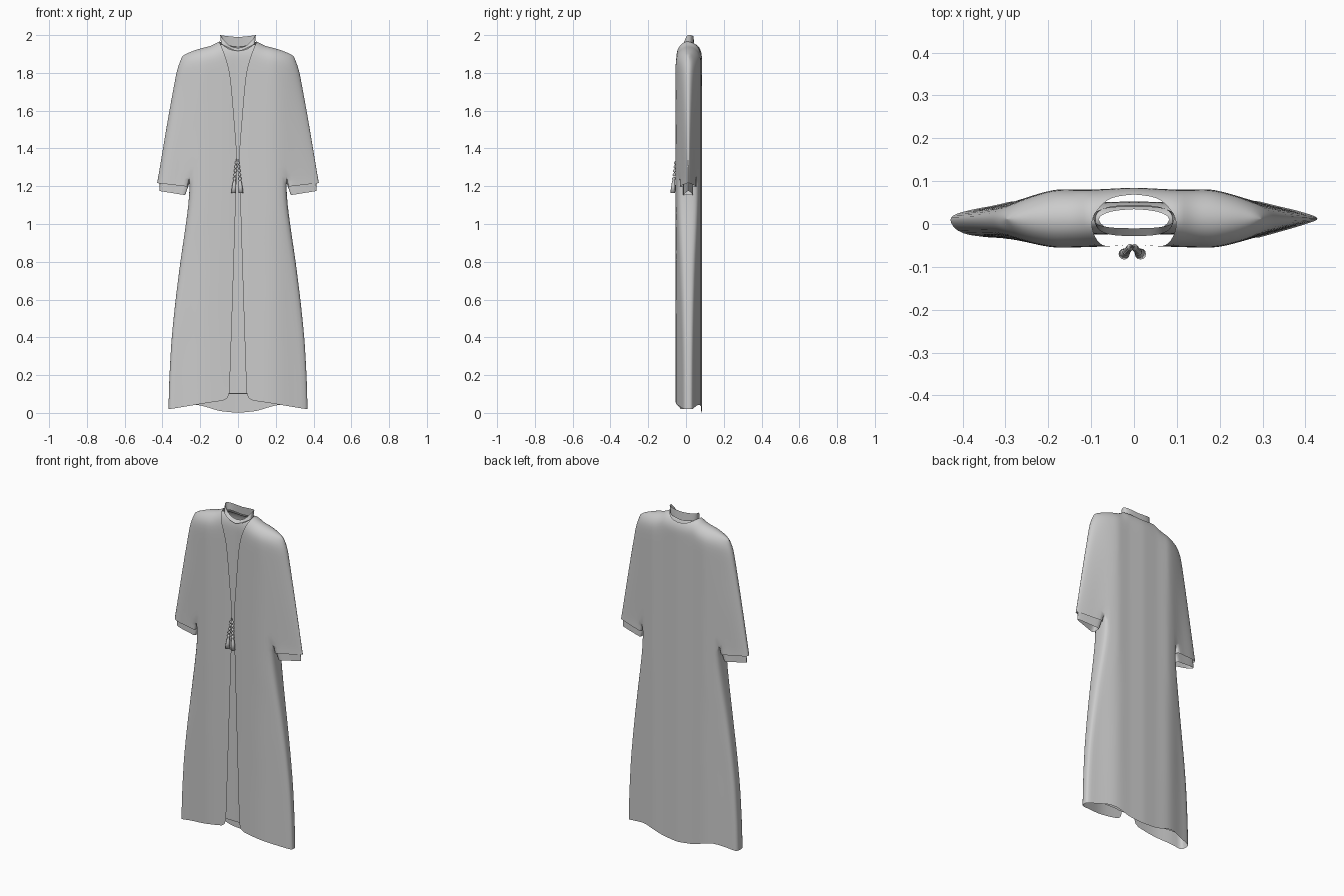
import bpy, bmesh, math

if "Cube" in bpy.data.objects:
    bpy.data.objects.remove(bpy.data.objects["Cube"])

def interp(tab, x):
    # piecewise linear lookup in an ascending table
    if x <= tab[0][0]: return tab[0][1]
    for (a, p), (b, q) in zip(tab, tab[1:]):
        if x <= b: return p + (q - p) * (x - a) / (b - a)
    return tab[-1][1]

def lerp(a, b, t): return a + (b - a) * t

def finish(bm, name, subdiv=0):
    bmesh.ops.remove_doubles(bm, verts=bm.verts, dist=2e-4)
    bmesh.ops.dissolve_degenerate(bm, edges=bm.edges, dist=1e-5)
    bmesh.ops.recalc_face_normals(bm, faces=bm.faces)
    me = bpy.data.meshes.new(name)
    bm.to_mesh(me); bm.free()
    for p in me.polygons: p.use_smooth = True
    ob = bpy.data.objects.new(name, me)
    bpy.context.collection.objects.link(ob)
    if subdiv:
        m = ob.modifiers.new("smooth", 'SUBSURF')
        m.levels = m.render_levels = subdiv
    return ob

def skin(bm, rows):
    vs = [[bm.verts.new(p) for p in r] for r in rows]
    for A, B in zip(vs, vs[1:]):
        for i in range(len(A) - 1):
            bm.faces.new((A[i], A[i + 1], B[i + 1], B[i]))

# shared shape tables: depth of front and back cloth against distance from centre
FRONT = {1: [(0, -.047), (.05, -.052), (.18, -.056), (.22, -.05), (.3, -.026), (.43, .004)],
         -1: [(0, -.047), (.05, -.052), (.18, -.056), (.22, -.05), (.3, -.03), (.43, -.036)]}
BACK = {1: [(0, .085), (.1, .08), (.18, .081), (.22, .072), (.3, .047), (.43, .024)],
        -1: [(0, .085), (.1, .08), (.18, .081), (.22, .072), (.3, .045), (.43, .03)]}
SLEEVE_W = [(1.25, .425), (1.4, .4), (1.6, .366), (1.82, .325), (1.89, .298)]
BODY_W = [(.02, .363), (.2, .358), (.4, .347), (.6, .326), (.8, .3), (1, .27), (1.15, .25), (1.25, .255)]
YC, ARM = .012, 1.25
VROWS = (0, .006, .02, .045, .08, .13, .22, .36, .52, .68, .84, 1)
TS = (.3, .6, .82, .95, 1)
NB, NN, NL = 6, 4, 16

def garment(name, opening, neck, top_f, top_b, hem_f, hem_b, cuff, inset, depth):
    bm = bmesh.new()
    for s in (1, -1):
        def column_x(front, v, w, xa):
            z = lerp(1.97, ARM, v)
            closed = not (front and opening)
            f = neck if closed else interp(opening, z)
            xs = [neck * i / NN for i in range(NN)] if closed else []
            xs += [f + (xa - f) * j / NB for j in range(NB + 1)]
            return xs, [xa + (w - xa) * t for t in TS]

        def upper(front):
            D, top = (FRONT[s], top_f) if front else (BACK[s], top_b)
            x0 = sum(column_x(front, 0, .298 - inset, .2), [])
            zs = [interp(top, x) for x in x0]
            rows = []
            for v in VROWS:
                w = interp(SLEEVE_W, lerp(1.89, ARM, v)) - inset
                b, sl = column_x(front, v, w, .2 + (.055 - inset) * v)
                row = []
                for i, x in enumerate(b + sl):
                    z = lerp(zs[i], ARM, v)
                    d = zs[i] - z
                    if x0[i] < neck: d += interp(top, neck) - zs[i]
                    c = max(0, 1 - d / .085)
                    t = TS[i - len(b)] if i >= len(b) else 0
                    k = math.sqrt(1 - c * c) * math.sqrt(1 - t ** 4) * depth
                    row.append((s * x, lerp(YC, interp(D, x), k), z))
                rows.append(row)
            return rows, len(b) - 1

        (fr, fa), (br, ba) = upper(True), upper(False)
        skin(bm, fr); skin(bm, br)
        F, B = fr[-1], br[-1]
        pf, pb = F[fa], B[ba]
        crotch = [(pf[0], lerp(pf[1], pb[1], k / 4), ARM) for k in (1, 2, 3)]
        # skirt below the armpits
        rows = [F[:fa + 1] + crotch + B[:ba + 1][::-1]]
        for r in range(1, NL + 1):
            q = r / NL
            zr = lerp(ARM, .05, q)
            w = interp(BODY_W, zr) - inset
            def side(front):
                D, hem = (FRONT[s], hem_f) if front else (BACK[s], hem_b)
                closed = not (front and opening)
                f = neck if closed else interp(opening, zr)
                xs = [neck * i / NN for i in range(NN)] if closed else []
                xs += [f + (w - f) * j / NB for j in range(NB + 1)]
                return [(s * x, lerp(YC, interp(D, x), depth), lerp(ARM, interp(hem, x), q)) for x in xs]
            f, b = side(True), side(False)
            mid = [(s * (w + .006), lerp(f[-1][1], b[-1][1], k / 4), lerp(f[-1][2], b[-1][2], k / 4))
                   for k in (1, 2, 3)]
            rows.append(f + mid + b[::-1])
        skin(bm, rows)
        # sleeve end below the armpit
        ring = F[fa:] + B[ba:][::-1] + crotch[::-1] + [F[fa]]
        rows = [ring]
        for q in (.5, 1):
            new = []
            for x, y, z in ring:
                t = (abs(x) - .255 + inset) / .17
                new.append((x + s * q * lerp(cuff[2], cuff[3], t), y, lerp(z, lerp(cuff[0], cuff[1], t), q)))
            rows.append(new)
        skin(bm, rows)
    return finish(bm, name, 1)

# outer robe, open down the front
garment("outer_robe",
        [(.05, .046), (.6, .028), (1.25, .008), (1.35, .003), (1.5, .016), (1.8, .04), (1.9, .07), (1.97, .1)],
        .1, [(.1, 1.968), (.14, 1.945), (.22, 1.925), (.28, 1.9), (.298, 1.885)],
        [(0, 1.935), (.05, 1.942), (.1, 1.968), (.14, 1.945), (.22, 1.925), (.28, 1.9), (.298, 1.885)],
        [(.05, .07), (.2, .047), (.36, .02)],
        [(0, 0), (.1, .01), (.22, .048), (.36, .02)],
        (1.198, 1.217, .012, .006), 0, 1)

# inner dress, closed, a little smaller
sh = [(.09, 1.955), (.14, 1.932), (.22, 1.912), (.288, 1.875)]
garment("inner_dress", None, .09,
        [(0, 1.915), (.05, 1.925)] + sh, [(0, 1.94), (.05, 1.945)] + sh,
        [(0, .105), (.36, .1)], [(0, .1), (.36, .1)],
        (1.153, 1.175, .035, .004), .01, .56)

# standing collar, dipping at the front
bm = bmesh.new()
lo, hi = [], []
for i in range(49):
    a = 2 * math.pi * i / 48
    c, sn = math.cos(a), math.sin(a)
    x = .09 * math.copysign(abs(c) ** .7, c)
    y = math.copysign(abs(sn) ** .7, sn)
    k = abs(c)
    if sn < 0: zb, zt = 1.915 + .04 * k, 1.932 + .068 * k ** 1.5
    else: zb, zt = 1.94 + .015 * k, 1.99 + .01 * k
    lo.append((x, .008 + .036 * y, zb))
    hi.append((x * 1.05, .015 + .025 * y, zt))
skin(bm, [lo, hi])
finish(bm, "collar")

# hem band on the inner dress front
bm = bmesh.new()
skin(bm, [[(x, -.028, z) for x in (-.1, 0, .1)] for z in (.102, .117)])
finish(bm, "inner_hem_band")

def lathe(name, profile, top, bottom, n=12):
    # profile of (radius, fraction along the axis)
    bm = bmesh.new()
    skin(bm, [[(lerp(top[0], bottom[0], t) + r * math.cos(2 * math.pi * i / n),
                lerp(top[1], bottom[1], t) + r * math.sin(2 * math.pi * i / n),
                lerp(top[2], bottom[2], t)) for i in range(n + 1)] for r, t in profile])
    return finish(bm, name)

# cord, beads and tassel on each side of the opening
for s, tag in ((1, "right"), (-1, "left")):
    top, mid, end = (s * .003 - .004, -.052, 1.345), (s * .013 - .004, -.064, 1.25), (s * .019 - .004, -.07, 1.165)
    beads = [(.0025, 0)]
    for k in range(4):
        t = .12 + .22 * k
        beads += [(.0025, t), (.007, t + .05), (.008, t + .1), (.007, t + .15), (.0025, t + .2)]
    lathe("beaded_cord_" + tag, beads, top, mid)
    lathe("tassel_" + tag, [(0, 0), (.008, .05), (.009, .15), (.005, .22), (.008, .3),
                            (.011, .6), (.013, 1), (0, 1)], mid, end)
